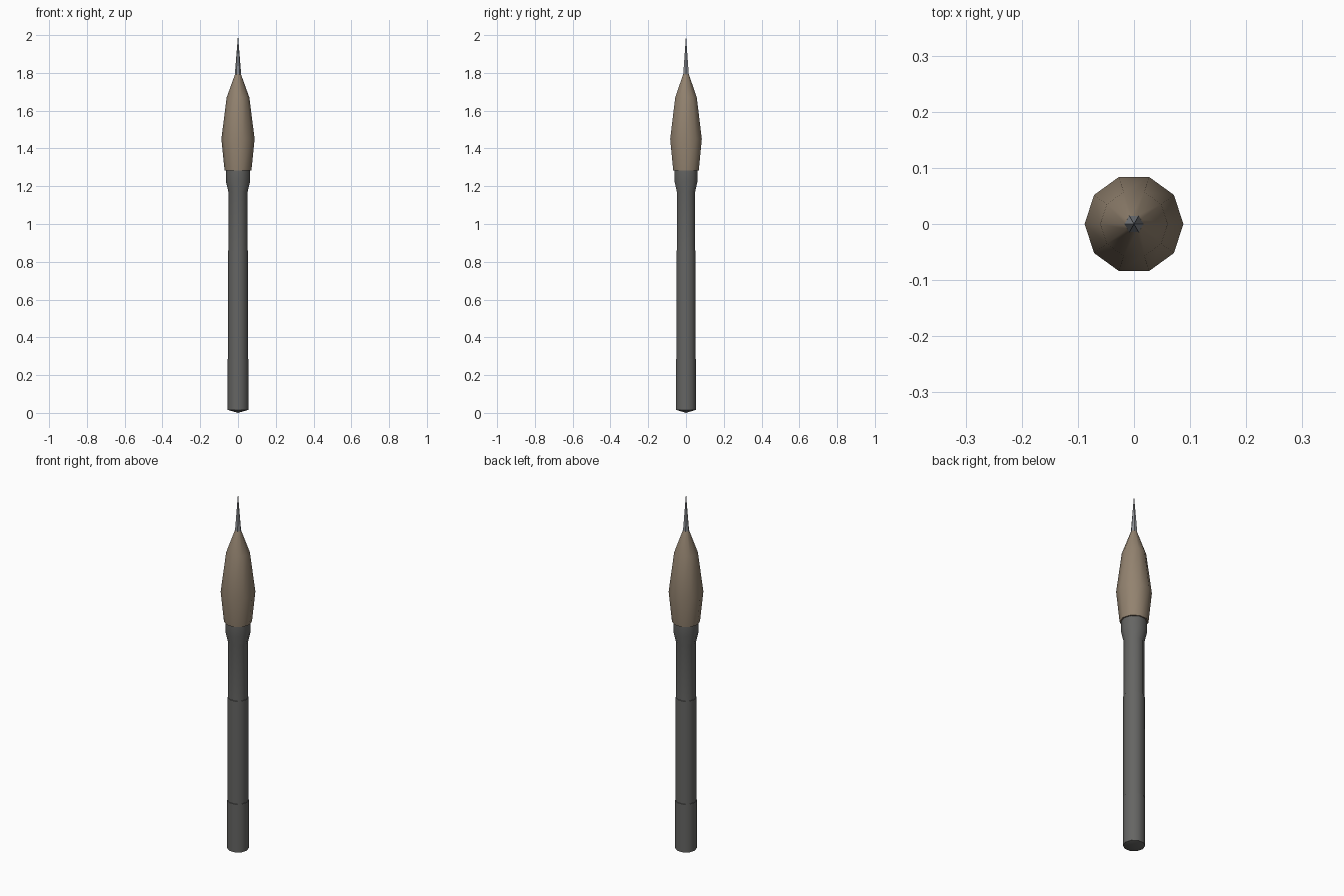
import bpy, bmesh, math

if "Cube" in bpy.data.objects:
    bpy.data.objects.remove(bpy.data.objects["Cube"])


def material(name, rgb):
    m = bpy.data.materials.new(name)
    m.diffuse_color = (*rgb, 1)
    m.use_nodes = True
    m.node_tree.nodes["Principled BSDF"].inputs["Base Color"].default_value = m.diffuse_color
    return m


def lathe(name, profile, sides, mat, angle):
    """Revolve (radius, z) points into a closed faceted solid; radius 0 is a pole."""
    bm = bmesh.new()
    rings = []
    for r, z in profile:
        if r == 0:
            rings.append([bm.verts.new((0, 0, z))])
        else:
            rings.append([bm.verts.new((r * math.cos(2 * math.pi * i / sides),
                                        r * math.sin(2 * math.pi * i / sides), z))
                          for i in range(sides)])
    for a, b in zip(rings, rings[1:]):
        for i in range(sides):
            j = (i + 1) % sides
            if len(a) == 1:
                bm.faces.new((a[0], b[j], b[i]))
            elif len(b) == 1:
                bm.faces.new((a[i], a[j], b[0]))
            else:
                bm.faces.new((a[i], a[j], b[j], b[i]))
    if len(rings[0]) > 1:
        bm.faces.new(rings[0][::-1])
    if len(rings[-1]) > 1:
        bm.faces.new(rings[-1])
    bmesh.ops.recalc_face_normals(bm, faces=bm.faces)
    me = bpy.data.meshes.new(name)
    bm.to_mesh(me)
    bm.free()
    ob = bpy.data.objects.new(name, me)
    bpy.context.collection.objects.link(ob)
    me.materials.append(mat)
    bpy.ops.object.select_all(action='DESELECT')
    ob.select_set(True)
    bpy.context.view_layer.objects.active = ob
    bpy.ops.object.shade_smooth_by_angle(angle=math.radians(angle))
    return ob


dark = material("dark_grey", (0.13, 0.13, 0.125))
tan = material("tan", (0.29, 0.225, 0.16))
steel = material("steel", (0.25, 0.26, 0.28))

# Rocket body: shallow conical base, three stepped stages, flared collar
lathe("body", [(0, 0), (0.055, 0.016), (0.055, 0.285), (0.053, 0.286),
               (0.053, 0.86), (0.051, 0.861), (0.051, 1.17),
               (0.064, 1.226), (0.064, 1.284)], 10, dark, 40)

# Bulged nose fairing
lathe("nose_fairing", [(0.071, 1.283), (0.088, 1.45), (0.06, 1.67),
                       (0.015, 1.795)], 10, tan, 40)

# Thin six-sided spike
lathe("nose_spike", [(0.017, 1.79), (0, 2.0)], 6, steel, 20)
